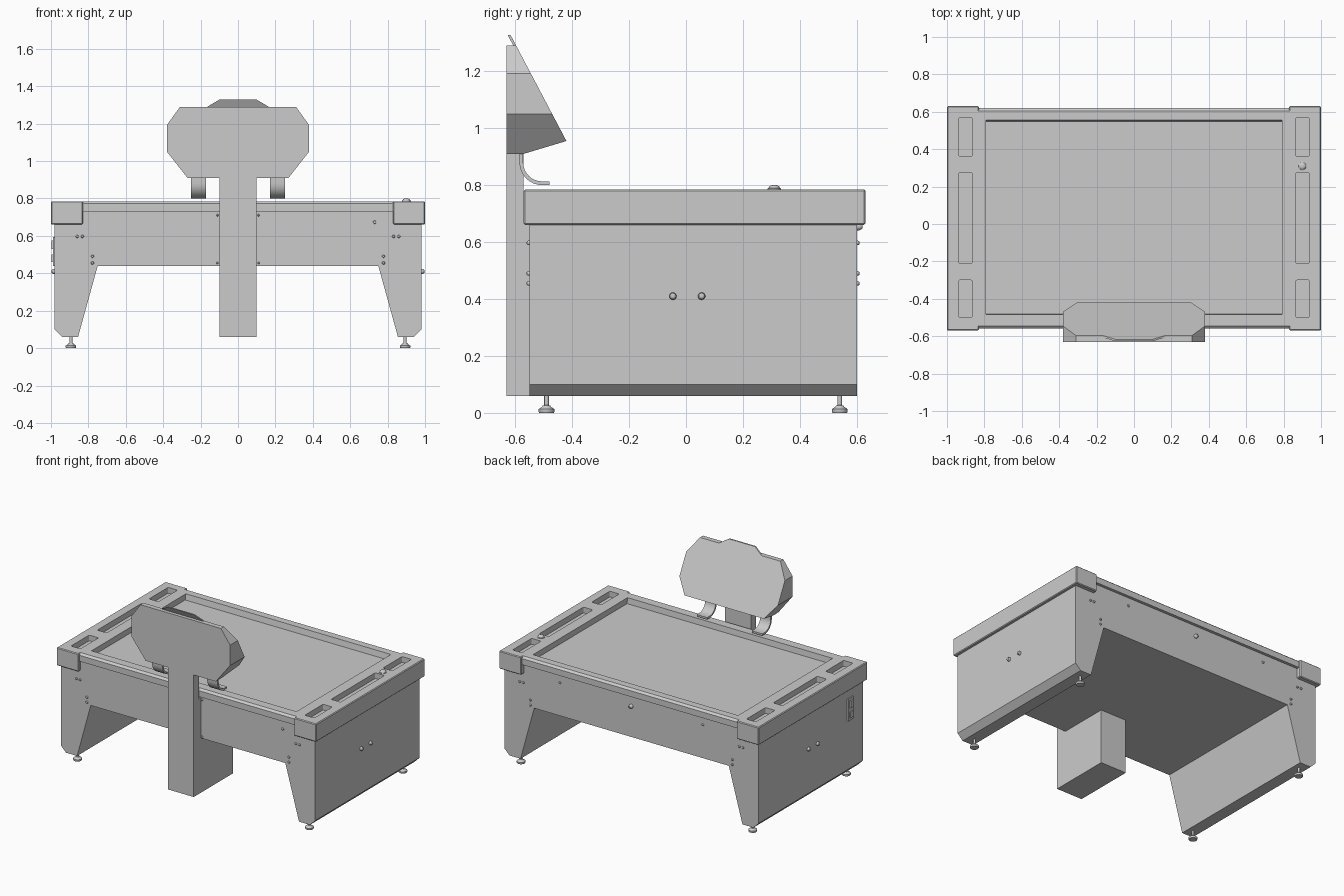
import bpy, bmesh, math
from mathutils import Vector, Matrix

if "Cube" in bpy.data.objects:
    bpy.data.objects.remove(bpy.data.objects["Cube"])


def finish(name, bm, smooth=False):
    bmesh.ops.recalc_face_normals(bm, faces=bm.faces[:])
    me = bpy.data.meshes.new(name)
    bm.to_mesh(me)
    bm.free()
    ob = bpy.data.objects.new(name, me)
    bpy.context.collection.objects.link(ob)
    if smooth:
        bpy.ops.object.select_all(action='DESELECT')
        bpy.context.view_layer.objects.active = ob
        ob.select_set(True)
        bpy.ops.object.shade_smooth_by_angle(angle=math.radians(35))
    return ob


def add_box(bm, x0, x1, y0, y1, z0, z1):
    m = Matrix.Translation(((x0 + x1) / 2, (y0 + y1) / 2, (z0 + z1) / 2)) @ \
        Matrix.Diagonal((x1 - x0, y1 - y0, z1 - z0, 1))
    return bmesh.ops.create_cube(bm, size=1, matrix=m)['verts']


def box(name, *dims, bevel=0):
    bm = bmesh.new()
    add_box(bm, *dims)
    if bevel:
        bmesh.ops.bevel(bm, geom=bm.edges[:], offset=bevel, segments=1, affect='EDGES')
    return finish(name, bm)


def prism(pts, axis, a, b):
    """Extrude a 2D outline along 'x' (points are y,z) or 'y' (points are x,z)."""
    bm = bmesh.new()
    put = (lambda p, t: (t, p[0], p[1])) if axis == 'x' else (lambda p, t: (p[0], t, p[1]))
    face = bm.faces.new([bm.verts.new(put(p, a)) for p in pts])
    ext = bmesh.ops.extrude_face_region(bm, geom=[face])
    vs = [g for g in ext['geom'] if isinstance(g, bmesh.types.BMVert)]
    bmesh.ops.translate(bm, verts=vs, vec=Vector(put((0, 0), b - a)))
    return bm


def lathe(name, prof, loc, direction=(0, 0, 1), n=20):
    """Spin (radius, height) points around an axis."""
    bm = bmesh.new()
    rings = [[bm.verts.new((r * math.cos(2 * math.pi * i / n),
                            r * math.sin(2 * math.pi * i / n), h)) for i in range(n)]
             for r, h in prof]
    for lo, hi in zip(rings, rings[1:]):
        for i in range(n):
            j = (i + 1) % n
            bm.faces.new((lo[i], lo[j], hi[j], hi[i]))
    bm.faces.new(rings[0])
    bm.faces.new(rings[-1])
    rot = Vector((0, 0, 1)).rotation_difference(Vector(direction)).to_matrix().to_4x4()
    bm.transform(Matrix.Translation(loc) @ rot)
    return finish(name, bm, True)


def bolt(name, loc, direction, r=0.008, h=0.01):
    return lathe(name, [(r, -0.005), (r, h * 0.4), (r * 0.8, h * 0.8), (r * 0.4, h)],
                 loc, direction, 14)


def mirrored(pts):
    return pts + [(-x, z) for x, z in reversed(pts)]


# Table body with its two slab legs
body = mirrored([(-0.98, 0.735), (-0.98, 0.10), (-0.94, 0.06), (-0.855, 0.06), (-0.75, 0.44)])
finish('table_body', prism(body, 'y', -0.55, 0.60))

# Deck: front rail, recessed playfield and back rail in one profile
deck = [(-0.56, 0.73), (-0.56, 0.772), (-0.545, 0.785), (-0.485, 0.785), (-0.48, 0.745),
        (0.547, 0.745), (0.555, 0.785), (0.605, 0.785), (0.62, 0.772), (0.62, 0.73)]
finish('playfield_deck', prism(deck, 'x', -0.84, 0.84))

for s, side in ((-1, 'left'), (1, 'right')):
    # Inner side rail of the playfield
    xs = sorted((s * 0.79, s * 0.84))
    box(side + '_inner_rail', *xs, -0.545, 0.605, 0.74, 0.785)

    # End cap with three tray pockets
    xs = sorted((s * 0.83, s * 1.0))
    cap = box(side + '_end_cap', *xs, -0.57, 0.63, 0.66, 0.785, bevel=0.005)
    bm = bmesh.new()
    px = sorted((s * 0.865, s * 0.937))
    for y0, y1 in ((-0.50, -0.30), (-0.21, 0.275), (0.36, 0.57)):
        add_box(bm, *px, y0, y1, 0.745, 0.85)
    upright = [e for e in bm.edges if abs(e.verts[0].co.z - e.verts[1].co.z) > 0.05]
    bmesh.ops.bevel(bm, geom=upright, offset=0.008, segments=3, affect='EDGES', profile=0.5)
    cutter = finish('pocket_cutter', bm)
    cutter.hide_render = True
    mod = cap.modifiers.new('pockets', 'BOOLEAN')
    mod.object = cutter
    mod.solver = 'EXACT'
    bpy.context.view_layer.objects.active = cap
    bpy.ops.object.modifier_apply(modifier=mod.name)
    bpy.data.objects.remove(cutter)

    # Levelling feet
    for y, where in ((-0.49, 'front'), (0.54, 'back')):
        lathe(f'{where}_{side}_foot',
              [(0.026, 0), (0.028, 0.004), (0.028, 0.013), (0.016, 0.021), (0.013, 0.026),
               (0.008, 0.027), (0.008, 0.065)], (s * 0.893, y, 0))

    # Side bolts
    for y in (-0.046, 0.055):
        bolt(side + '_side_bolt', (s * 0.98, y, 0.41), (s, 0, 0), 0.013, 0.018)

    # Leg bolts, front and back
    for y, d in ((-0.55, -1), (0.60, 1)):
        for x, z in ((0.86, 0.597), (0.832, 0.597), (0.778, 0.49), (0.778, 0.455)):
            bolt(side + '_leg_bolt', (s * x, y, z), (0, d, 0))

    # Back apron bolts and column bolts
    bolt(side + '_back_bolt', (s * 0.55, 0.60, 0.672), (0, 1, 0))
    for z in (0.455, 0.71):
        bolt(side + '_column_bolt', (s * 0.11, -0.55, z), (0, -1, 0), 0.006)

    # Curved bracket strip under the display head
    outer = [(-0.585, 0.93), (-0.585, 0.88)]
    inner = [(-0.572, 0.93), (-0.572, 0.88)]
    for i in range(9):
        a = math.pi + i * math.pi / 16
        c, q = math.cos(a), math.sin(a)
        outer.append((-0.505 + 0.08 * c, 0.88 + 0.08 * q))
        inner.append((-0.505 + 0.067 * c, 0.88 + 0.067 * q))
    outer.append((-0.48, 0.80))
    inner.append((-0.48, 0.813))
    path = [p for i, p in enumerate(outer) if i != 2]
    back = [p for i, p in enumerate(inner) if i != 2]
    xs = sorted((s * 0.172, s * 0.252))
    finish(side + '_bracket', prism(path + back[::-1], 'x', *xs), True)

# Front and back single knobs
bolt('front_apron_bolt', (0.73, -0.55, 0.673), (0, -1, 0), 0.009)
bolt('back_knob', (0, 0.60, 0.655), (0, 1, 0), 0.014, 0.02)

# Button on the right end cap
lathe('start_button', [(0.024, 0.78), (0.024, 0.788), (0.02, 0.79), (0.018, 0.795),
                       (0.012, 0.799), (0.005, 0.80)], (0.9, 0.31, 0), n=24)

# Socket box on the left side
box('socket_plate', -0.988, -0.975, -0.435, -0.375, 0.44, 0.595)
box('socket_upper', -0.998, -0.98, -0.42, -0.39, 0.53, 0.575)
box('socket_lower', -0.996, -0.98, -0.42, -0.39, 0.46, 0.50)

# Column: deep foot under the table, thin post in front of it
column = [(-0.63, 0.06), (-0.20, 0.06), (-0.20, 0.45), (-0.54, 0.45), (-0.54, 0.72),
          (-0.57, 0.72), (-0.57, 0.92), (-0.63, 0.92)]
finish('column', prism(column, 'x', -0.10, 0.10))

# Display head: octagon prism cut by the sloped screen plane and sloped underside
octagon = mirrored([(0.27, 0.91), (0.38, 1.05), (0.38, 1.193), (0.31, 1.29)])
bm = prism(octagon, 'y', -0.63, -0.40)
screen = Vector((0, 0.37, 0.195))
for co, no in (((0, -0.42, 0.955), screen), ((0, -0.57, 0.91), Vector((0, 0.045, -0.15)))):
    cut = bmesh.ops.bisect_plane(bm, geom=bm.verts[:] + bm.edges[:] + bm.faces[:],
                                 plane_co=co, plane_no=no, clear_outer=True)
    rim = [g for g in cut['geom_cut'] if isinstance(g, bmesh.types.BMEdge)]
    bmesh.ops.contextual_create(bm, geom=rim)
finish('display_head', bm)

# Raised tab continuing the screen plane above the head
bm = prism(mirrored([(0.165, 1.28), (0.165, 1.29), (0.10, 1.328)]), 'y', -0.01, 0)
for v in bm.verts:
    v.co.y += -0.42 - (v.co.z - 0.955) * 0.195 / 0.37
finish('head_tab', bm)
